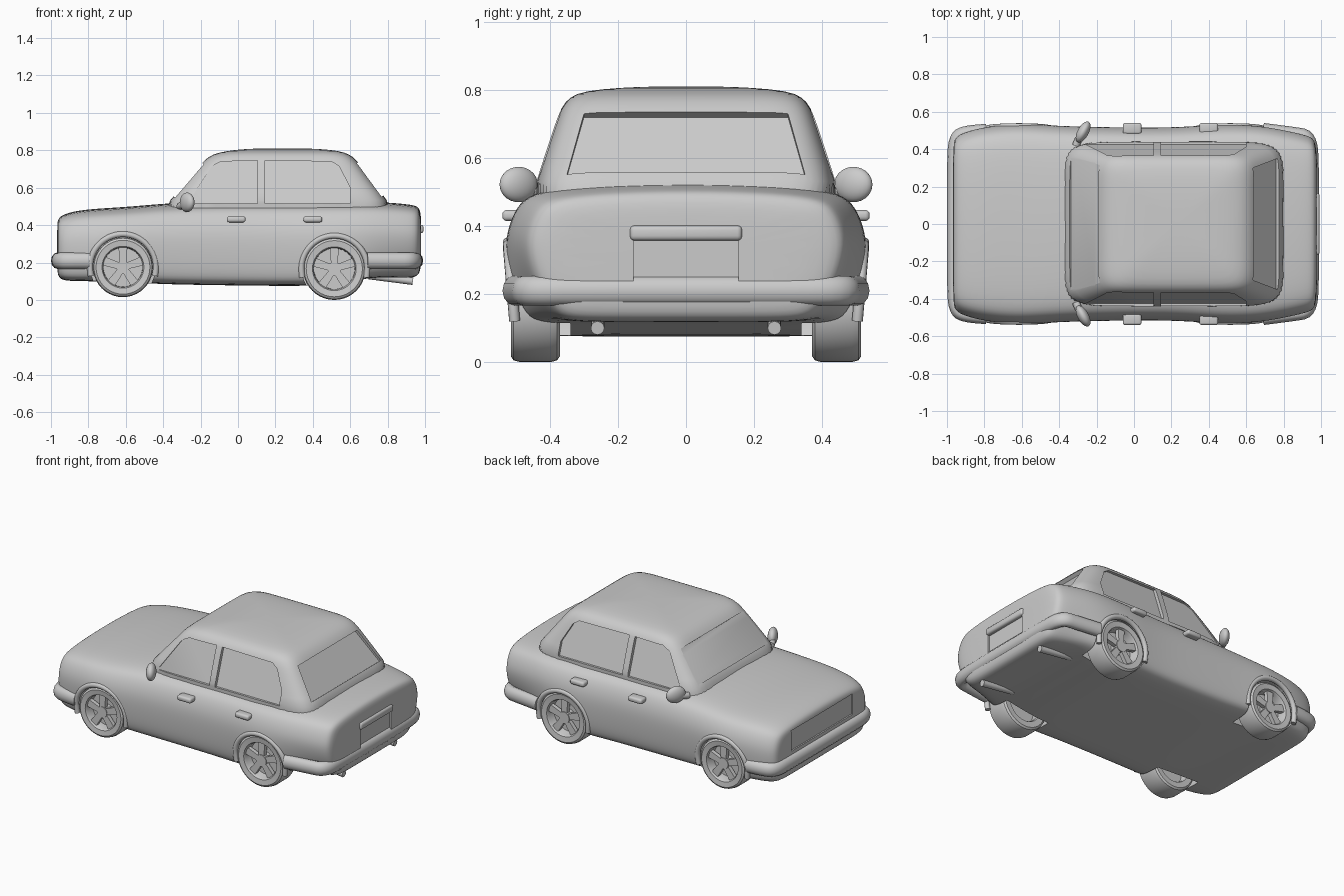
import bpy, bmesh, math
from mathutils import Matrix, Vector

if "Cube" in bpy.data.objects:
    bpy.data.objects.remove(bpy.data.objects["Cube"])


def finish(ob, angle=35):
    bpy.ops.object.select_all(action='DESELECT')
    ob.select_set(True)
    bpy.context.view_layer.objects.active = ob
    bpy.ops.object.shade_smooth_by_angle(angle=math.radians(angle))
    return ob


def from_bm(name, bm):
    bmesh.ops.recalc_face_normals(bm, faces=bm.faces)
    me = bpy.data.meshes.new(name)
    bm.to_mesh(me)
    bm.free()
    ob = bpy.data.objects.new(name, me)
    bpy.context.collection.objects.link(ob)
    return ob


def loft(name, rings):
    bm = bmesh.new()
    vs = [[bm.verts.new(p) for p in r] for r in rings]
    n = len(vs[0])
    for a, b in zip(vs, vs[1:]):
        for i in range(n):
            bm.faces.new((a[i], a[(i + 1) % n], b[(i + 1) % n], b[i]))
    bm.faces.new(vs[0])
    bm.faces.new(vs[-1])
    return from_bm(name, bm)


def apply_mods(ob, subsurf, cutters):
    bpy.context.view_layer.objects.active = ob
    if subsurf:
        m = ob.modifiers.new("smooth", 'SUBSURF')
        m.levels = subsurf
        bpy.ops.object.modifier_apply(modifier=m.name)
    for c in cutters:
        m = ob.modifiers.new("cut", 'BOOLEAN')
        m.object, m.operation, m.solver = c, 'DIFFERENCE', 'EXACT'
        bpy.ops.object.modifier_apply(modifier=m.name)
        bpy.data.objects.remove(c)


def box(name, lo, hi, bevel=0.0):
    bm = bmesh.new()
    lo, hi = Vector(lo), Vector(hi)
    bmesh.ops.create_cube(bm, size=1, matrix=Matrix.Translation((lo + hi) / 2)
                          @ Matrix.Diagonal((*(hi - lo), 1)))
    if bevel:
        bmesh.ops.bevel(bm, geom=bm.edges[:], offset=bevel, segments=3, affect='EDGES', profile=0.5)
    return from_bm(name, bm)


def cylinder(name, r, depth, loc, axis):
    bm = bmesh.new()
    rot = Matrix.Rotation(math.pi / 2, 4, axis)
    bmesh.ops.create_cone(bm, cap_ends=True, segments=48, radius1=r, radius2=r, depth=depth,
                          matrix=Matrix.Translation(loc) @ rot)
    return from_bm(name, bm)


def tube(name, pts, r, loc=(0, 0, 0), zscale=1.0):
    cu = bpy.data.curves.new(name, 'CURVE')
    cu.dimensions, cu.bevel_depth, cu.bevel_resolution, cu.use_fill_caps = '3D', r, 4, True
    s = cu.splines.new('NURBS')
    s.points.add(len(pts) - 1)
    for p, c in zip(s.points, pts):
        p.co = (*c, 1)
    s.use_endpoint_u, s.order_u, s.resolution_u = True, 3, 5
    ob = bpy.data.objects.new(name, cu)
    bpy.context.collection.objects.link(ob)
    ob.location, ob.scale = loc, (1, 1, zscale)
    bpy.ops.object.select_all(action='DESELECT')
    ob.select_set(True)
    bpy.context.view_layer.objects.active = ob
    bpy.ops.object.convert(target='MESH')
    return finish(bpy.context.object, 50)


WHEELS = [("front", -0.615, 0.175, 0.160), ("rear", 0.515, 0.167, 0.167)]

# lower body: x, bottom, top, half width, bottom narrowing
STATIONS = [(-0.967, .22, .36, .28, 1), (-0.967, .14, .425, .435, 1), (-0.95, .105, .455, .475, 1),
            (-0.87, .10, .48, .505, 1), (-0.75, .10, .492, .528, 1), (-0.6, .095, .50, .54, 1),
            (-0.42, .085, .517, .527, 1), (-0.2, .08, .53, .52, 1), (0.2, .075, .53, .515, 1),
            (0.4, .075, .53, .532, 1), (0.55, .09, .53, .535, 1), (0.7, .12, .53, .525, .93),
            (0.83, .12, .522, .50, .86), (0.94, .115, .512, .475, .83), (0.975, .14, .495, .45, .83),
            (0.98, .22, .42, .28, .9)]
SECTION = [(0, 0), (.6, 0), (.9, .005), (.965, .09), (.99, .3), (1, .55), (.98, .7),
           (.935, .83), (.86, .925), (.6, .975), (0, 1)]


def body_ring(x, b, t, w, k):
    half = [(w * f * (k + (1 - k) * min(1, g * 2.5)), b + (t - b) * g) for f, g in SECTION]
    return [(x, y, z) for y, z in half] + [(x, -y, z) for y, z in half[-2:0:-1]]


body = loft("lower_body", [body_ring(*s) for s in STATIONS])
cuts = [cylinder("cut", 0.174, 0.4, (x, s * 0.54, z), 'X')
        for _, x, z, r in WHEELS for s in (1, -1)]
cuts += [box("cut", (-1.1, -.31, .275), (-.958, .31, .405)),
         box("cut", (.966, -.155, .23), (1.1, .155, .37))]
apply_mods(body, 2, cuts)
finish(body)

# cabin: z, front x, rear x, half width
CABIN = [(.45, -.43, .85, .468), (.53, -.365, .80, .44), (.62, -.29, .73, .412),
         (.70, -.222, .67, .385), (.75, -.178, .632, .367), (.78, -.135, .595, .342),
         (.797, -.06, .54, .30), (.807, .03, .45, .20), (.811, .15, .32, .08)]


def cabin_ring(z, x0, x1, w, n=48, e=2 / 8):
    ring = []
    for i in range(n):
        a = 2 * math.pi * (i + .5) / n
        c, s = math.cos(a), math.sin(a)
        ring.append(((x0 + x1) / 2 + (x1 - x0) / 2 * math.copysign(abs(c) ** e, c),
                     w * math.copysign(abs(s) ** e, s), z))
    return ring


def side_cut(pts, s, depth=0.02):
    inner = [(x, s * (.44 - (z - .53) * .335 - depth), z) for x, z in pts]
    return loft("cut", [inner, [(x, s * .7, z) for x, z in pts]])


def end_cut(a, b, wa, wb, d_in, d_out):
    pts = [(a, wa), (a, -wa), (b, -wb), (b, wb)]
    side = 1 if a[0] > 0 else -1
    n = Vector((side * abs(b[1] - a[1]), 0, abs(b[0] - a[0]))).normalized()
    return loft("cut", [[Vector((p[0], y, p[1])) + n * d for p, y in pts] for d in (-d_in, d_out)])


cabin = loft("cabin", [cabin_ring(*c) for c in CABIN])
cuts = []
for s in (1, -1):
    cuts.append(side_cut([(-.27, .515), (-.14, .715), (-.09, .74), (.105, .745), (.105, .515)], s))
    cuts.append(side_cut([(.145, .515), (.145, .745), (.50, .74), (.54, .715), (.60, .60), (.60, .515)], s))
cuts.append(end_cut((.778, .56), (.642, .735), .35, .30, .025, .1))
cuts.append(end_cut((-.345, .555), (-.193, .733), .37, .315, .012, .1))
apply_mods(cabin, 1, cuts)
finish(cabin)

# bumpers
for name, half in (("front_bumper", [(-.79, .50), (-.90, .495), (-.96, .46), (-.965, .30)]),
                   ("rear_bumper", [(.69, .505), (.85, .485), (.945, .47), (.955, .30)])):
    pts = [(x, y, 0) for x, y in half] + [(x, -y, 0) for x, y in half[::-1]]
    tube(name, pts, .035, (0, 0, .21), 1.25)

# rear plate bar
finish(box("plate_bar", (.955, -.165, .357), (.992, .165, .402), .014))


def wheel_mesh(name, r):
    bm = bmesh.new()
    prof = [(.68, -.07), (.9, -.072), (.97, -.064), (1, -.045), (1, .045), (.97, .064),
            (.9, .072), (.70, .068), (.66, .055), (.64, -.06)]
    n = 40
    rings = [[bm.verts.new((r * f * math.cos(2 * math.pi * i / n), y, r * f * math.sin(2 * math.pi * i / n)))
              for f, y in prof] for i in range(n)]
    for i in range(n):
        a, b = rings[i], rings[(i + 1) % n]
        for j in range(len(prof)):
            k = (j + 1) % len(prof)
            bm.faces.new((a[j], a[k], b[k], b[j]))
    # back plate and hub
    for rad, y, d in ((.66 * r, -.005, .02), (.22 * r, .03, .06)):
        bmesh.ops.create_cone(bm, cap_ends=True, segments=32, radius1=rad, radius2=rad, depth=d,
                              matrix=Matrix.Translation((0, y, 0)) @ Matrix.Rotation(math.pi / 2, 4, 'X'))
    # five spokes, wider at the rim
    for i in range(5):
        rot = Matrix.Rotation(2 * math.pi * i / 5, 4, 'Y')
        vs = [[bm.verts.new(rot @ Vector((x, y, z))) for x, z in
               ((-.016, .0), (.016, .0), (.024, r * .68), (-.024, r * .68))] for y in (.03, .056)]
        bm.faces.new(vs[0])
        bm.faces.new(vs[1])
        for j in range(4):
            k = (j + 1) % 4
            bm.faces.new((vs[0][j], vs[0][k], vs[1][k], vs[1][j]))
    return from_bm(name, bm)


# wheels and arch flares
for name, x, z, r in WHEELS:
    for s, side in ((1, "left"), (-1, "right")):
        w = wheel_mesh(f"{name}_wheel_{side}", r)
        w.location = (x, s * .443, max(z, r))
        w.rotation_euler.z = 0 if s > 0 else math.pi
        finish(w)
        arc = [math.radians(-15 + 210 * i / 14) for i in range(15)]
        tube(f"{name}_arch_{side}", [(x + .178 * math.cos(a), s * (.508 + .015 * math.sin(a)),
                                      z + .178 * math.sin(a)) for a in arc], .016)

# mirrors, door handles, exhaust tips
for s, side in ((1, "left"), (-1, "right")):
    bm = bmesh.new()
    bmesh.ops.create_uvsphere(bm, u_segments=24, v_segments=14, radius=1,
                              matrix=Matrix.Translation((-.272, s * .492, .522))
                              @ Matrix.Rotation(-s * .5, 4, 'Z') @ Matrix.Diagonal((.03, .062, .052, 1)))
    finish(from_bm(f"mirror_{side}", bm), 60)
    tube(f"mirror_stem_{side}", [(-.31, s * .42, .50), (-.30, s * .45, .505), (-.28, s * .48, .515)], .02)
    for name, x in (("front", -.01), ("rear", .40)):
        y0, y1 = sorted((s * .48, s * .54))
        finish(box(f"{name}_handle_{side}", (x - .05, y0, .415), (x + .05, y1, .447), .012))
    tube(f"exhaust_{side}", [(.70, s * .26, .13), (.82, s * .26, .115), (.935, s * .26, .10)], .02)
